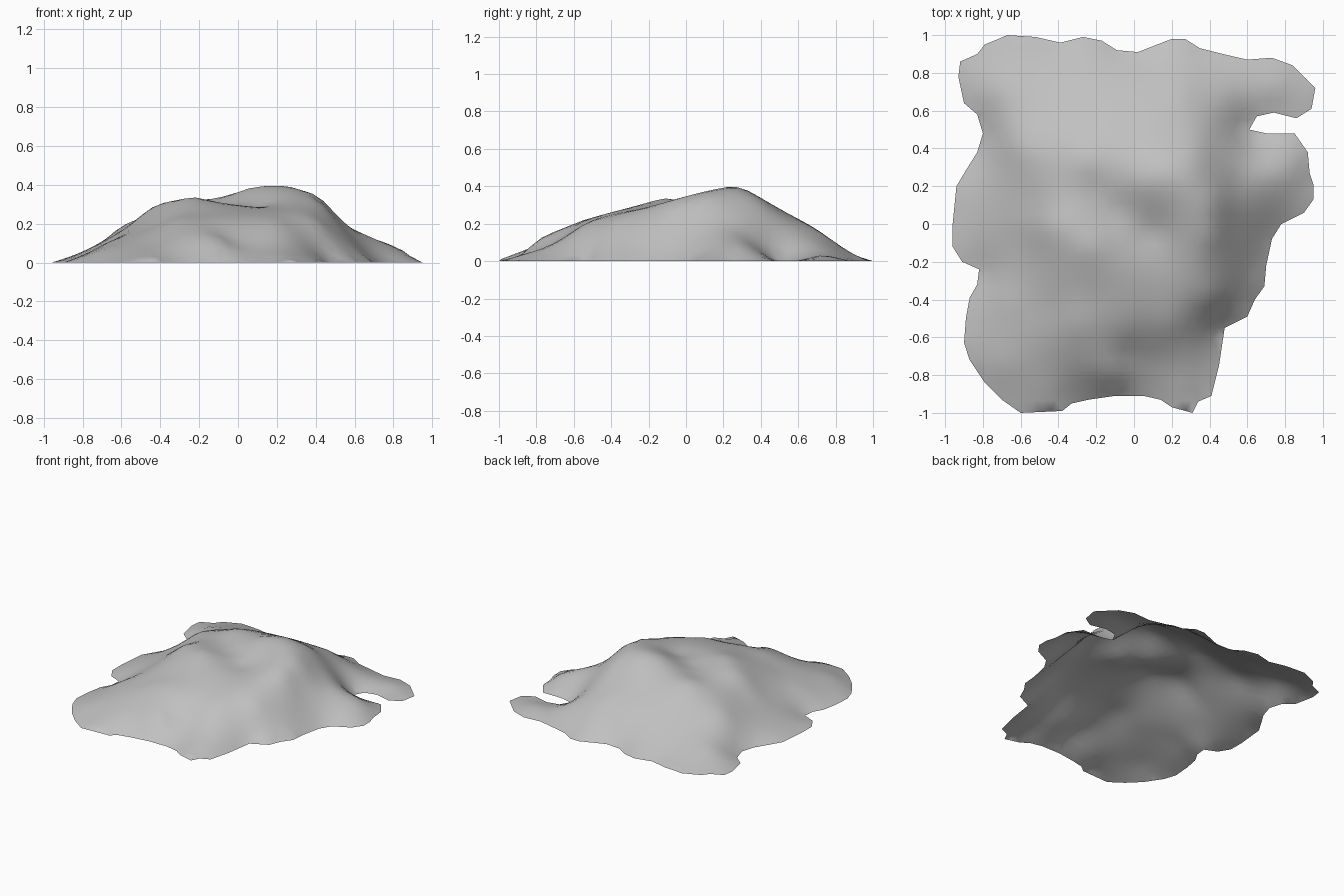
import bpy, bmesh, math
from mathutils import Vector
from mathutils.geometry import delaunay_2d_cdt

# Ragged ground outline, lying at z = 0
OUTLINE = [
    (-.67, 1), (-.52, .99), (-.39, .96), (-.27, .99), (-.17, .97), (-.09, .92), (.02, .91),
    (.2, .98), (.27, .98), (.35, .93), (.47, .9), (.6, .87), (.73, .88), (.84, .84),
    (.91, .77), (.96, .72), (.94, .61), (.86, .56), (.74, .59), (.65, .57), (.61, .5),
    (.7, .48), (.85, .48), (.92, .38), (.93, .27), (.95, .21), (.95, .13), (.9, .06),
    (.78, 0), (.73, -.08), (.7, -.22), (.69, -.33), (.64, -.4), (.6, -.49), (.48, -.55),
    (.45, -.75), (.41, -.91), (.34, -.94), (.31, -1), (.2, -.97), (.14, -.93), (.05, -.91),
    (-.1, -.91), (-.24, -.93), (-.33, -.95), (-.38, -.99), (-.6, -1), (-.7, -.93),
    (-.79, -.84), (-.87, -.72), (-.9, -.63), (-.89, -.5), (-.87, -.39), (-.83, -.32),
    (-.82, -.24), (-.91, -.2), (-.96, -.12), (-.96, 0), (-.94, .2), (-.88, .3),
    (-.83, .38), (-.8, .48), (-.83, .58), (-.9, .64), (-.93, .78), (-.92, .86),
    (-.83, .9), (-.79, .95)]

# Spot heights: summit and east shoulder, west dome and valley
CREST = [
    (.17, .28, .395), (.05, .22, .38), (.3, .24, .38), (.42, .12, .335), (.42, -.05, .31),
    (.34, -.2, .285), (.52, -.2, .17), (.41, -.38, .2), (.52, 0, .21), (.54, .2, .205),
    (.61, -.15, .09), (.33, .38, .32), (-.23, -.12, .335), (-.37, 0, .31),
    (-.45, -.02, .28), (-.26, .34, .32), (-.1, .06, .29), (-.2, .18, .3),
    (.1, -.04, .285), (0, -.2, .295), (.2, -.2, .285)]
# Lower slopes: back, west and front
SLOPES = [
    (-.3, .55, .22), (-.2, .7, .155), (-.5, .6, .15), (-.6, .4, .185), (-.54, .1, .2),
    (-.6, -.1, .15), (-.75, .1, .08), (-.7, .7, .08), (-.7, .5, .09), (-.4, .8, .08),
    (0, .55, .25), (0, .72, .155), (.2, .5, .27), (.25, .7, .165), (.2, .85, .065),
    (.45, .5, .155), (.48, .68, .09), (.75, .73, .03), (.65, .25, .145), (.75, .3, .1),
    (.85, .28, .06), (.54, .38, .15), (-.2, -.4, .255), (.1, -.4, .25), (-.3, -.53, .22),
    (.2, -.53, .2), (-.05, -.55, .21), (.35, -.52, .13), (.28, -.7, .085),
    (.1, -.72, .085), (-.2, -.77, .125), (-.1, -.79, .11), (-.03, -.7, .11),
    (-.45, -.75, .1), (-.6, -.6, .11), (-.45, -.45, .18), (-.5, -.25, .2),
    (-.7, -.4, .09), (-.7, -.75, .06), (-.45, -.9, .045), (.25, -.88, .035)]


def solve(a, b):
    """Gaussian elimination with pivoting."""
    n = len(b)
    m = [row[:] + [v] for row, v in zip(a, b)]
    for i in range(n):
        p = max(range(i, n), key=lambda r: abs(m[r][i]))
        m[i], m[p] = m[p], m[i]
        for r in range(i + 1, n):
            f = m[r][i] / m[i][i]
            if f:
                m[r] = [u - f * v for u, v in zip(m[r], m[i])]
    x = [0.0] * n
    for i in reversed(range(n)):
        x[i] = (m[i][n] - sum(m[i][k] * x[k] for k in range(i + 1, n))) / m[i][i]
    return x


# Smooth height function through the outline and the spot heights
knots = [(x, y, 0.0) for x, y in OUTLINE] + CREST + SLOPES
kernel = lambda x, y, k: math.sqrt((x - k[0]) ** 2 + (y - k[1]) ** 2 + .001)
weights = solve([[kernel(p[0], p[1], k) for k in knots] for p in knots], [p[2] for p in knots])


def height(x, y):
    return max(0.0, sum(w * kernel(x, y, k) for w, k in zip(weights, knots)))


# Triangulate the outline with a staggered grid of inner points
STEP = 0.055
rim = [Vector(p) for p in OUTLINE]
grid = []
for j in range(-18, 19):
    for i in range(-18, 19):
        p = Vector(((i + .5 * (j % 2)) * STEP, j * STEP))
        if min((p - r).length for r in rim) > STEP * .6:
            grid.append(p)
n = len(rim)
verts, _, faces, *_ = delaunay_2d_cdt(
    rim + grid, [(i, (i + 1) % n) for i in range(n)], [list(range(n))], 1, 1e-5)

# Mound surface
bm = bmesh.new()
bvs = [bm.verts.new((v.x, v.y, height(v.x, v.y))) for v in verts]
for f in faces:
    bm.faces.new([bvs[i] for i in f])
bmesh.ops.delete(bm, geom=[v for v in bm.verts if not v.link_faces], context='VERTS')
for f in bm.faces:
    f.normal_update()
    f.smooth = True
    if f.normal.z < 0:
        f.normal_flip()
for v in bm.verts:
    if v.is_boundary:
        v.co.z = 0
mesh = bpy.data.meshes.new("rock_mound")
bm.to_mesh(mesh)
bm.free()
mound = bpy.data.objects.new("rock_mound", mesh)
bpy.context.collection.objects.link(mound)

# Stone colour
stone = bpy.data.materials.new("grey_stone")
stone.diffuse_color = (.53, .53, .53, 1)
mesh.materials.append(stone)
